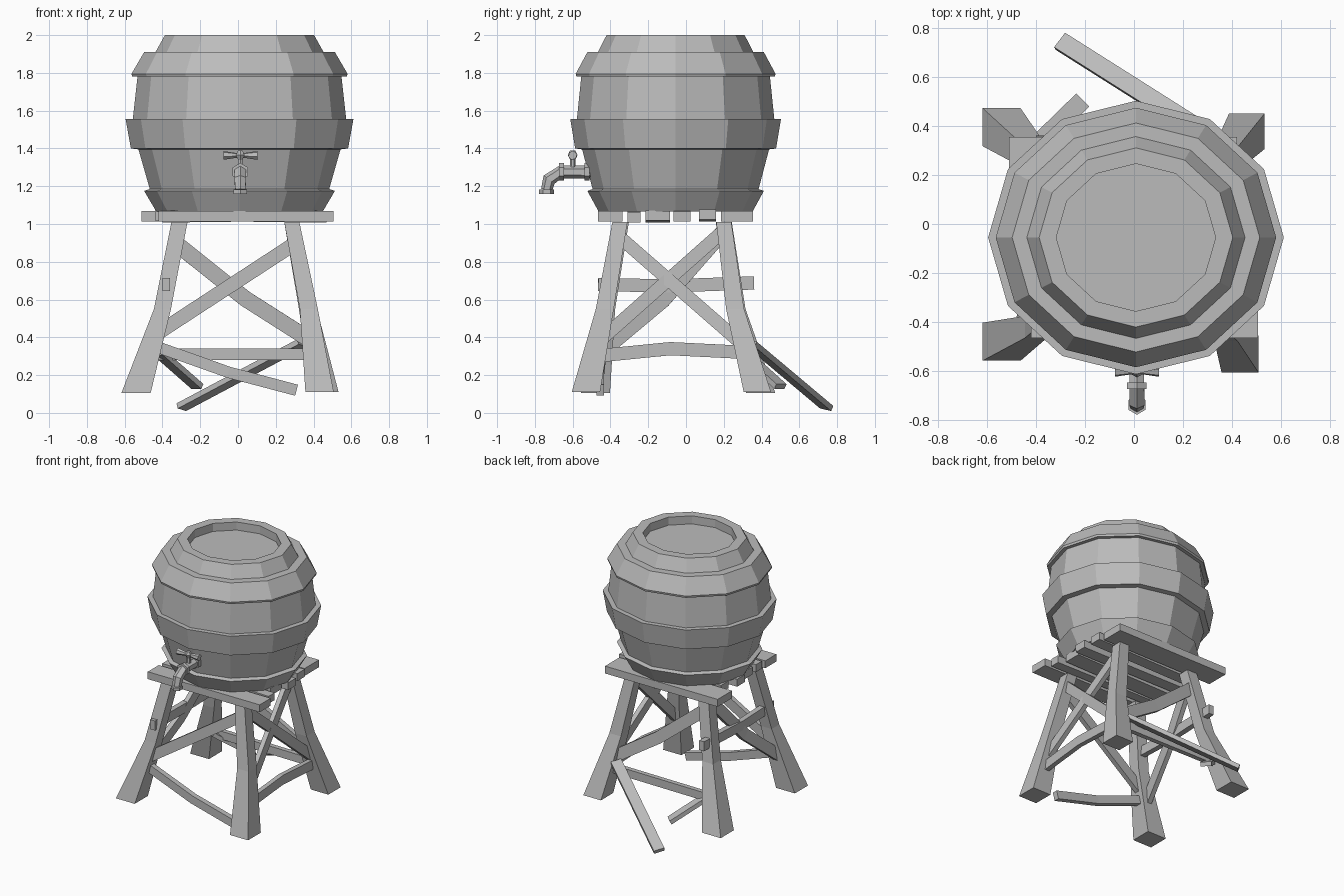
import bpy
import bmesh
import math
from mathutils import Vector

if "Cube" in bpy.data.objects:
    bpy.data.objects.remove(bpy.data.objects["Cube"], do_unlink=True)

grey = bpy.data.materials.new("plain_grey")
grey.use_nodes = True
grey.diffuse_color = (0.5, 0.5, 0.5, 1)
grey.node_tree.nodes["Principled BSDF"].inputs["Base Color"].default_value = (0.5, 0.5, 0.5, 1)


def finish(name, bm):
    bmesh.ops.recalc_face_normals(bm, faces=bm.faces)
    mesh = bpy.data.meshes.new(name)
    bm.to_mesh(mesh)
    bm.free()
    mesh.materials.append(grey)
    obj = bpy.data.objects.new(name, mesh)
    bpy.context.collection.objects.link(obj)
    return obj


def loft(name, rings):
    """Skin a list of equal point rings and cap both ends."""
    bm = bmesh.new()
    loops = [[bm.verts.new(p) for p in ring] for ring in rings]
    for a, b in zip(loops, loops[1:]):
        for i in range(len(a)):
            j = (i + 1) % len(a)
            bm.faces.new((a[i], a[j], b[j], b[i]))
    bm.faces.new(loops[0])
    bm.faces.new(loops[-1])
    return finish(name, bm)


def tangents(pts):
    last = len(pts) - 1
    return [(pts[min(i + 1, last)] - pts[max(i - 1, 0)]).normalized() for i in range(last + 1)]


def beam(name, pts, width, thick, normal):
    """Board through points; thickness lies along the normal."""
    pts = [Vector(p) for p in pts]
    rings = []
    for p, t in zip(pts, tangents(pts)):
        side = t.cross(Vector(normal)).normalized() * width / 2
        out = side.cross(t).normalized() * thick / 2
        rings.append([p + side + out, p - side + out, p - side - out, p + side - out])
    return loft(name, rings)


def tube(name, pts, radii, sides=6):
    """Faceted pipe with a radius at each point."""
    pts = [Vector(p) for p in pts]
    rings = []
    for p, t, r in zip(pts, tangents(pts), radii):
        a = t.orthogonal().normalized()
        if abs(t.x) < 0.01:
            a = Vector((1, 0, 0))
        b = t.cross(a)
        angles = [math.tau * (i + 0.5) / sides for i in range(sides)]
        rings.append([p + (a * math.cos(w) + b * math.sin(w)) * r for w in angles])
    return loft(name, rings)


# Barrel with raised hoops and a recessed lid
CX, CY = 0.008, -0.055
profile = [(0.325, 1.94), (0.325, 2), (0.395, 2), (0.445, 1.91), (0.505, 1.91),
           (0.572, 1.795), (0.568, 1.78), (0.54, 1.78), (0.565, 1.555), (0.603, 1.555),
           (0.575, 1.4), (0.535, 1.395), (0.475, 1.185), (0.505, 1.175), (0.44, 1.065)]
loft("barrel", [[(CX + r * math.cos(math.tau * i / 12), CY + r * 0.925 * math.sin(math.tau * i / 12), z)
                 for i in range(12)] for r, z in profile])

# Flared legs: centre x, y, z and size at top, knee and foot
legs = {
    "front_right_leg": [(-0.31, -0.345, 1.01, 0.085), (-0.4, -0.42, 0.55, 0.09), (-0.54, -0.48, 0.105, 0.155)],
    "front_left_leg": [(0.285, -0.35, 1.01, 0.08), (0.375, -0.43, 0.55, 0.095), (0.432, -0.53, 0.11, 0.15)],
    "back_left_leg": [(0.285, 0.2, 1.01, 0.08), (0.37, 0.26, 0.55, 0.095), (0.46, 0.378, 0.11, 0.145)],
    "back_right_leg": [(-0.31, 0.2, 1.01, 0.085), (-0.4, 0.27, 0.55, 0.09), (-0.54, 0.395, 0.105, 0.155)],
}
corners = [(-0.5, -0.5), (0.5, -0.5), (0.5, 0.5), (-0.5, 0.5)]
for name, levels in legs.items():
    loft(name, [[(x + s * u, y + s * v, z) for u, v in corners] for x, y, z, s in levels])


def on_leg(leg, z):
    """Centre of a leg at a given height."""
    top, knee, foot = [Vector(level[:3]) for level in legs[leg + "_leg"]]
    a, b = (top, knee) if z > knee.z else (knee, foot)
    return a.lerp(b, (a.z - z) / (a.z - b.z))


# Braces between legs: name, leg, height, leg, height, middle sag, width, facing
X, Y = (1, 0, 0), (0, 1, 0)
braces = [
    ("front_cross_brace", "front_right", 0.41, "front_left", 0.9, 0, 0.075, Y),
    ("back_cross_brace", "back_right", 0.9, "back_left", 0.37, -0.03, 0.085, Y),
    ("back_rail", "back_right", 0.31, "back_left", 0.31, 0, 0.06, Y),
    ("left_cross_brace_a", "front_left", 0.37, "back_left", 0.97, 0, 0.07, X),
    ("left_cross_brace_b", "front_left", 0.94, "back_left", 0.35, 0, 0.07, X),
    ("left_rail", "front_left", 0.3, "back_left", 0.32, 0.03, 0.07, X),
    ("right_cross_brace", "front_right", 0.32, "back_right", 0.97, -0.05, 0.08, X),
]
for name, leg_a, za, leg_b, zb, sag, width, facing in braces:
    a, b = on_leg(leg_a, za), on_leg(leg_b, zb)
    middle = (a + b) / 2 + Vector((0, 0, sag))
    beam(name, [a, middle, b], width, 0.035, facing)

# Loose and broken boards
beam("right_rail", [(-0.38, -0.465, 0.68), (-0.385, -0.1, 0.672), (-0.38, 0.36, 0.688)], 0.07, 0.04, X)
beam("front_sagging_rail", [(-0.43, -0.44, 0.35), (-0.05, -0.455, 0.215), (0.31, -0.455, 0.12)], 0.06, 0.04, Y)
beam("fallen_board", [(0.34, 0.34, 0.37), (-0.3, 0.745, 0.03)], 0.075, 0.03, (-0.28, 0.42, 0.9))
beam("broken_board", [(-0.42, 0.3, 0.32), (-0.215, 0.5, 0.14)], 0.075, 0.03, (0.4, 0.4, 0.9))

# Platform planks: x start, x end, y centre, width, height offset at each end
planks = [(-0.42, 0.505, -0.4, 0.13, 0, 0), (-0.41, 0.47, -0.275, 0.07, 0.005, -0.005),
          (-0.4, 0.42, -0.15, 0.13, -0.005, 0.005), (-0.44, 0.46, -0.02, 0.09, 0.005, 0),
          (-0.4, 0.44, 0.115, 0.09, 0, 0.01), (-0.51, 0.42, 0.27, 0.17, 0, 0)]
for i, (x0, x1, y, width, h0, h1) in enumerate(planks):
    beam(f"platform_plank_{i + 1}", [(x0, y, 1.04 + h0), (x1, y, 1.04 + h1)], width, 0.055, (0, 0, 1))

# Tap: spout pipe, collars, stem and cross handle
TX = 0.012
tube("tap_pipe", [(TX, -0.48, 1.275), (TX, -0.665, 1.275), (TX, -0.725, 1.235), (TX, -0.738, 1.18)],
     [0.034, 0.034, 0.036, 0.03])
tube("tap_mouth", [(TX, -0.738, 1.182), (TX, -0.738, 1.16)], [0.04, 0.04])
for y in (-0.525, -0.66):
    tube("tap_collar", [(TX, y - 0.013, 1.277), (TX, y + 0.013, 1.277)], [0.046, 0.046])
tube("tap_stem", [(TX, -0.6, 1.28), (TX, -0.6, 1.36)], [0.016, 0.013])
tube("tap_handle_hub", [(TX, -0.6, 1.34), (TX, -0.6, 1.365), (TX, -0.6, 1.388)], [0.014, 0.026, 0.014])
for side in (-1, 1):
    tube("tap_handle_arm", [(TX, -0.6, 1.363), (TX + side * 0.09, -0.6, 1.363)], [0.01, 0.024])
